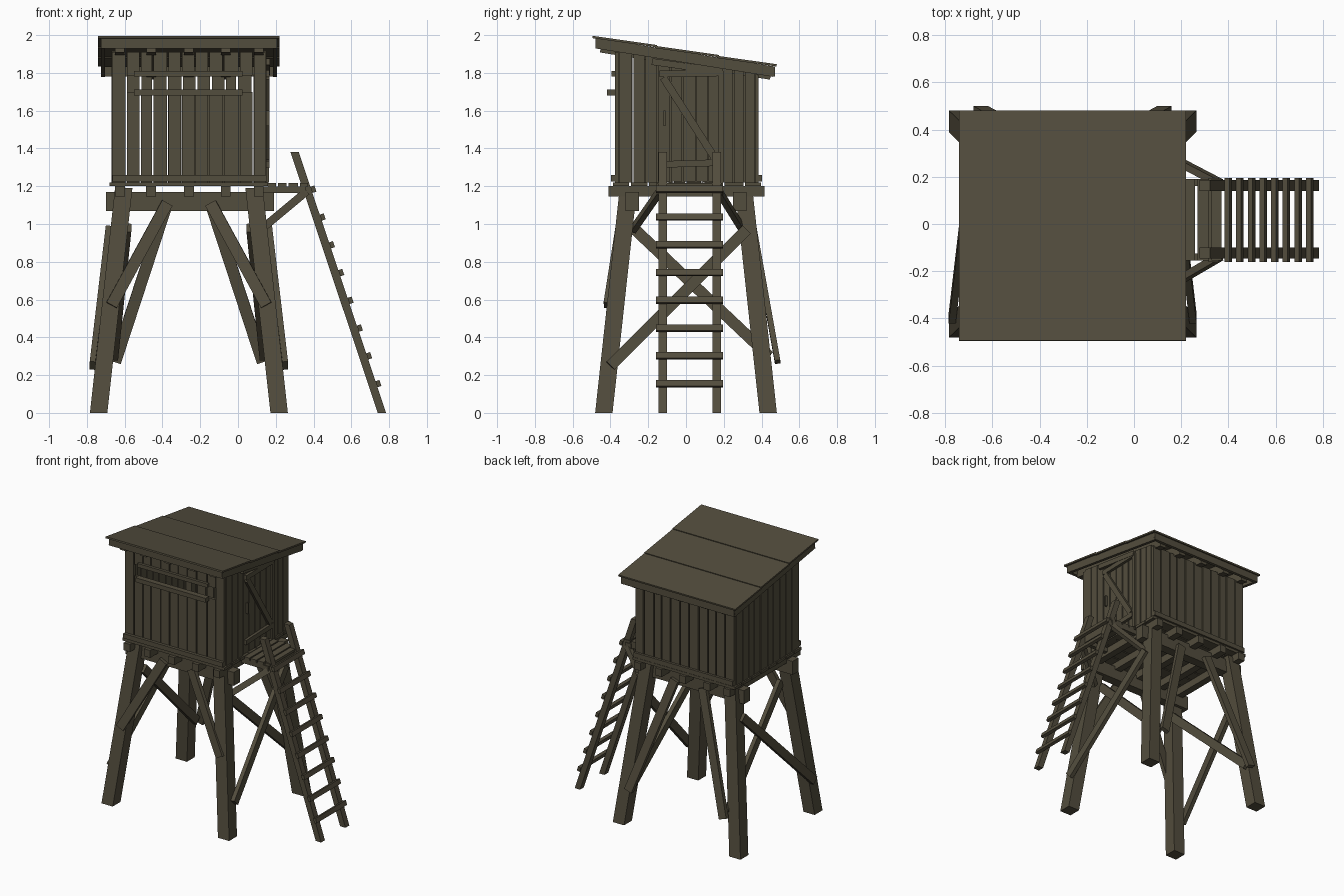
import bpy, bmesh, random
from mathutils import Matrix, Vector

random.seed(4)
cube = bpy.data.objects.get("Cube")
if cube:
    bpy.data.objects.remove(cube, do_unlink=True)

wood = bpy.data.materials.new("weathered_wood")
wood.use_nodes = True
colour = (0.086, 0.074, 0.047, 1)
wood.diffuse_color = colour
wood.node_tree.nodes["Principled BSDF"].inputs["Base Color"].default_value = colour

CX = -0.26                                   # middle of the cabin
X0, X1, Y0, Y1 = -0.67, 0.15, -0.375, 0.385  # cabin walls
FLOOR = 1.22
JOISTS = (-0.625, -0.46, -0.26, -0.065, 0.11)


def roof_z(y):
    return 2.0 - 0.16 * (y + 0.495)


def solid(name, place):
    """Unit cube whose corners are moved by the function place."""
    bm = bmesh.new()
    bmesh.ops.create_cube(bm, size=1)
    for v in bm.verts:
        v.co = place(v.co.copy())
    bmesh.ops.recalc_face_normals(bm, faces=bm.faces)
    mesh = bpy.data.meshes.new(name)
    bm.to_mesh(mesh)
    bm.free()
    mesh.materials.append(wood)
    obj = bpy.data.objects.new(name, mesh)
    bpy.context.collection.objects.link(obj)
    return obj


def box(name, x0, x1, y0, y1, z0, z1):
    lo, size = Vector((x0, y0, z0)), Vector((x1 - x0, y1 - y0, z1 - z0))
    return solid(name, lambda c: lo + Vector((c[i] + 0.5) * size[i] for i in range(3)))


def post(name, a, b, sx, sy):
    """Leaning post with level ends."""
    a, b = Vector(a), Vector(b)
    return solid(name, lambda c: a.lerp(b, c.z + 0.5) + Vector((c.x * sx, c.y * sy, 0)))


def beam(name, a, b, width, thick, normal):
    """Board from a to b, thin along the normal."""
    a, b = Vector(a), Vector(b)
    d = (b - a).normalized()
    side = d.cross(Vector(normal)).normalized()
    n = side.cross(d)
    return solid(name, lambda c: a.lerp(b, c.x + 0.5) + side * c.y * width + n * c.z * thick)


def plank(name, x0, x1, y0, y1, z0, drop):
    """Upright board with its top cut to the roof slope."""
    def place(c):
        x = x0 + (c.x + 0.5) * (x1 - x0)
        y = y0 + (c.y + 0.5) * (y1 - y0)
        return Vector((x, y, z0 if c.z < 0 else roof_z(y) - drop))
    return solid(name, place)


def spans(a, b, count, gap):
    """Split a length into slightly uneven boards."""
    step = (b - a) / count
    cuts = [a + i * step + (random.uniform(-0.1, 0.1) * step if 0 < i < count else 0)
            for i in range(count + 1)]
    return [(p + gap / 2, q - gap / 2) for p, q in zip(cuts, cuts[1:])]


# Legs and their braces
for sx, side in ((-1, "right" if CX > 0 else "left_end"), (1, "ladder_end")):
    for sy, end in ((-1, "front"), (1, "back")):
        post(f"{end}_leg_{side}", (CX + sx * 0.478, sy * 0.435, 0),
             (CX + sx * 0.345, sy * 0.305, 1.19), 0.092, 0.092)
        low = (0.41, 0.42, 0.57) if sy < 0 else (0.39, 0.485, 0.27)
        beam(f"{end}_knee_brace_{side}", (CX + sx * low[0], sy * low[1], low[2]),
             (CX + sx * 0.115, sy * 0.335, 1.11), 0.062, 0.03, (0, 1, 0.1))
    # Crossed braces, one outside and one inside the legs
    beam(f"outer_cross_brace_{side}", (CX + sx * 0.51, -0.40, 0.25),
         (CX + sx * 0.425, 0.32, 0.97), 0.06, 0.03, (1, 0, 0))
    beam(f"inner_cross_brace_{side}", (CX + sx * 0.39, 0.44, 0.30),
         (CX + sx * 0.32, -0.28, 0.98), 0.06, 0.03, (1, 0, 0))

# Main beams, joists, rafters and floor
for y, end in ((-0.285, "front"), (0.285, "back")):
    box(f"{end}_main_beam", -0.70, 0.19, y - 0.035, y + 0.035, 1.07, 1.17)
for x in JOISTS:
    box("floor_joist", x - 0.026, x + 0.026, -0.41, 0.415, 1.145, 1.2)
    beam("rafter", (x, -0.45, roof_z(-0.45) - 0.05), (x, 0.45, roof_z(0.45) - 0.05),
         0.05, 0.07, (0, 0, 1))
for a, b in spans(-0.39, 0.40, 8, 0.008):
    box("floor_board", X0 - 0.01, X1 + 0.01, a, b, 1.2, FLOOR)

# Front wall with a lookout slot
T = 0.02
for a, b in spans(X0, X1, 11, 0.007):
    if a > -0.60 and b < 0.09:
        box("front_lower_plank", a, b, Y0, Y0 + T, FLOOR, 1.70)
        solid_top = plank("front_upper_plank", a, b, Y0, Y0 + T, 1.785, 0.07)
    else:
        plank("front_plank", a, b, Y0, Y0 + T, FLOOR, 0.07)
box("lookout_sill", -0.55, 0.025, Y0 - 0.042, Y0, 1.68, 1.712)
box("lookout_head", -0.55, 0.025, Y0 - 0.02, Y0, 1.782, 1.81)

# Back and left walls
for a, b in spans(X0, X1, 11, 0.009):
    plank("back_plank", a, b, Y1 - T, Y1, FLOOR, 0.07)
for a, b in spans(Y0 + T, Y1 - T, 10, 0.006):
    plank("left_wall_plank", X0, X0 + T, a, b, FLOOR, 0.06)

# Door wall either side of the doorway, plus the strip above it
D0, D1 = -0.15, 0.185
for a, b, count in ((Y0 + T, D0, 3), (D1, Y1 - T, 3)):
    for p, q in spans(a, b, count, 0.007):
        plank("door_wall_plank", X1 - T, X1, p, q, FLOOR, 0.06)
beam("door_lintel", (X1 + 0.005, D0 - 0.03, roof_z(D0) - 0.085),
     (X1 + 0.005, D1 + 0.01, roof_z(D1) - 0.085), 0.035, 0.03, (1, 0, 0))

# Skirting boards and corner posts
box("front_skirting", X0 + 0.005, X1, Y0 - 0.022, Y0, 1.225, 1.26)
box("back_skirting", X0 + 0.005, X1, Y1, Y1 + 0.018, 1.225, 1.26)
for x in (X0 + T, X1 - T - 0.045):
    for y in (Y0 + T, Y1 - T - 0.045):
        plank("corner_post", x, x + 0.045, y, y + 0.045, FLOOR, 0.07)

# Door with ledges, diagonal and handle
for a, b in spans(D0, D1, 5, 0.006):
    plank("door_plank", X1 - T, X1 - 0.002, a, b, FLOOR + 0.005, 0.105)
DX = X1 + 0.008
beam("door_top_ledge", (DX, D0 + 0.01, 1.795), (DX, D1 - 0.005, 1.80), 0.035, 0.02, (1, 0, 0))
beam("door_bottom_ledge", (DX, D0 + 0.01, 1.315), (DX, D1 - 0.005, 1.325), 0.035, 0.02, (1, 0, 0))
beam("door_diagonal", (DX, D0 + 0.03, 1.775), (DX, D1 - 0.03, 1.345), 0.04, 0.02, (1, 0, 0))
box("door_edge_strip", X1, X1 + 0.014, D1 - 0.012, D1 + 0.014, FLOOR, 1.81)
box("door_handle", X1, X1 + 0.016, -0.12, -0.108, 1.52, 1.6)

# Roof sheets, each lapping over the one behind
for i, (a, b) in enumerate(((-0.495, -0.155), (-0.165, 0.175), (0.165, 0.48))):
    beam("roof_sheet", (CX, a, roof_z(a) - 0.010), (CX, b, roof_z(b) - 0.004),
         0.96, 0.012, (0, 0, 1))

# Roof edge boards
for x in (-0.715, 0.195):
    beam("side_fascia", (x, -0.475, roof_z(-0.475) - 0.04), (x, 0.465, roof_z(0.465) - 0.04),
         0.055, 0.022, (1, 0, 0))
for y, end in ((-0.468, "front"), (0.46, "back")):
    top = roof_z(y) - 0.014
    box(f"{end}_fascia", -0.725, 0.205, y - 0.011, y + 0.011, top - 0.052, top)

# Ladder
FOOT, HEAD = Vector((0.762, 0, 0)), Vector((0.30, 0, 1.38))
for y in (-0.123, 0.163):
    side = Vector((0, y, 0))
    post("ladder_rail", FOOT + side, HEAD + side, 0.044, 0.045)
slope = (HEAD - FOOT).normalized()
out = Vector((slope.z, 0, -slope.x))
for i in range(8):
    z = 0.145 + i * 0.147
    p = FOOT.lerp(HEAD, z / HEAD.z) + out * 0.032
    beam("ladder_rung", p + Vector((0, -0.16, 0)), p + Vector((0, 0.195, 0)), 0.034, 0.022, out)

# Landing in front of the door
for a, b in spans(0.155, 0.375, 4, 0.01):
    box("landing_board", a, b, -0.155, 0.19, 1.198, 1.216)
box("landing_cross_beam", 0.315, 0.36, -0.16, 0.195, 1.145, 1.198)
for y0, y1 in ((-0.28, -0.14), (0.30, 0.175)):
    beam("landing_brace", (0.12, y0, 0.97), (0.36, y1, 1.17), 0.042, 0.03, (0, 1, 0))
    box("landing_bearer", 0.10, 0.36, y1 - 0.015, y1 + 0.015, 1.165, 1.198)
